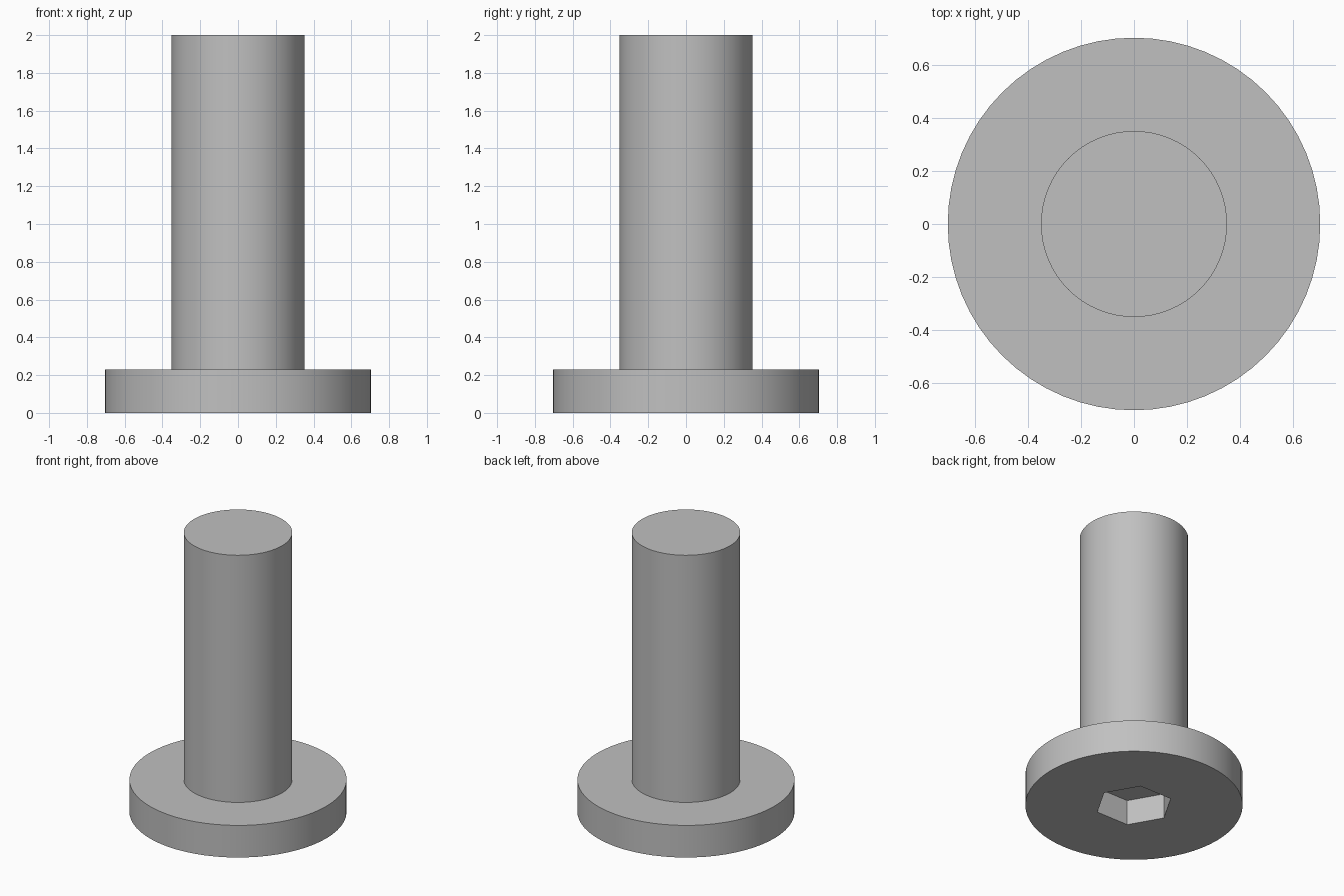
import bpy, bmesh, math

cube = bpy.data.objects.get("Cube")
if cube:
    bpy.data.objects.remove(cube, do_unlink=True)

HEAD_R, HEAD_H = 0.705, 0.23
SHAFT_R, TOP = 0.352, 2.0
SOCKET_R, SOCKET_D = 0.253, 0.18
SIDES = 64

steel = bpy.data.materials.new("grey steel")
steel.use_nodes = True
colour = (0.53, 0.53, 0.53, 1)
steel.diffuse_color = colour
steel.node_tree.nodes["Principled BSDF"].inputs["Base Color"].default_value = colour


def ring(bm, radius, z, count):
    """Closed loop of edges around the z axis."""
    verts = [bm.verts.new((radius * math.cos(math.tau * i / count),
                           radius * math.sin(math.tau * i / count), z))
             for i in range(count)]
    edges = [bm.edges.new((verts[i - 1], verts[i])) for i in range(count)]
    return verts, edges


def wall(bm, low, high):
    """Side faces between two rings."""
    for i in range(len(low)):
        bm.faces.new((low[i - 1], low[i], high[i], high[i - 1]))


def finish(bm, name):
    bmesh.ops.recalc_face_normals(bm, faces=bm.faces)
    mesh = bpy.data.meshes.new(name)
    bm.to_mesh(mesh)
    bm.free()
    mesh.materials.append(steel)
    obj = bpy.data.objects.new(name, mesh)
    bpy.context.collection.objects.link(obj)
    bpy.ops.object.select_all(action='DESELECT')
    obj.select_set(True)
    bpy.context.view_layer.objects.active = obj
    bpy.ops.object.shade_smooth_by_angle(angle=math.radians(30))


# Flat disc head with a hexagonal socket underneath
bm = bmesh.new()
rim_low, rim_edges = ring(bm, HEAD_R, 0, SIDES)
rim_high, _ = ring(bm, HEAD_R, HEAD_H, SIDES)
hex_low, hex_edges = ring(bm, SOCKET_R, 0, 6)
hex_high, _ = ring(bm, SOCKET_R, SOCKET_D, 6)
wall(bm, rim_low, rim_high)
wall(bm, hex_low, hex_high)
bm.faces.new(rim_high)
bm.faces.new(hex_high)
bmesh.ops.triangle_fill(bm, edges=rim_edges + hex_edges, use_beauty=True,
                        normal=(0, 0, -1))
finish(bm, "bolt_head")

# Plain round shaft
bm = bmesh.new()
low, _ = ring(bm, SHAFT_R, HEAD_H, SIDES)
high, _ = ring(bm, SHAFT_R, TOP, SIDES)
wall(bm, low, high)
bm.faces.new(low)
bm.faces.new(high)
finish(bm, "bolt_shaft")
